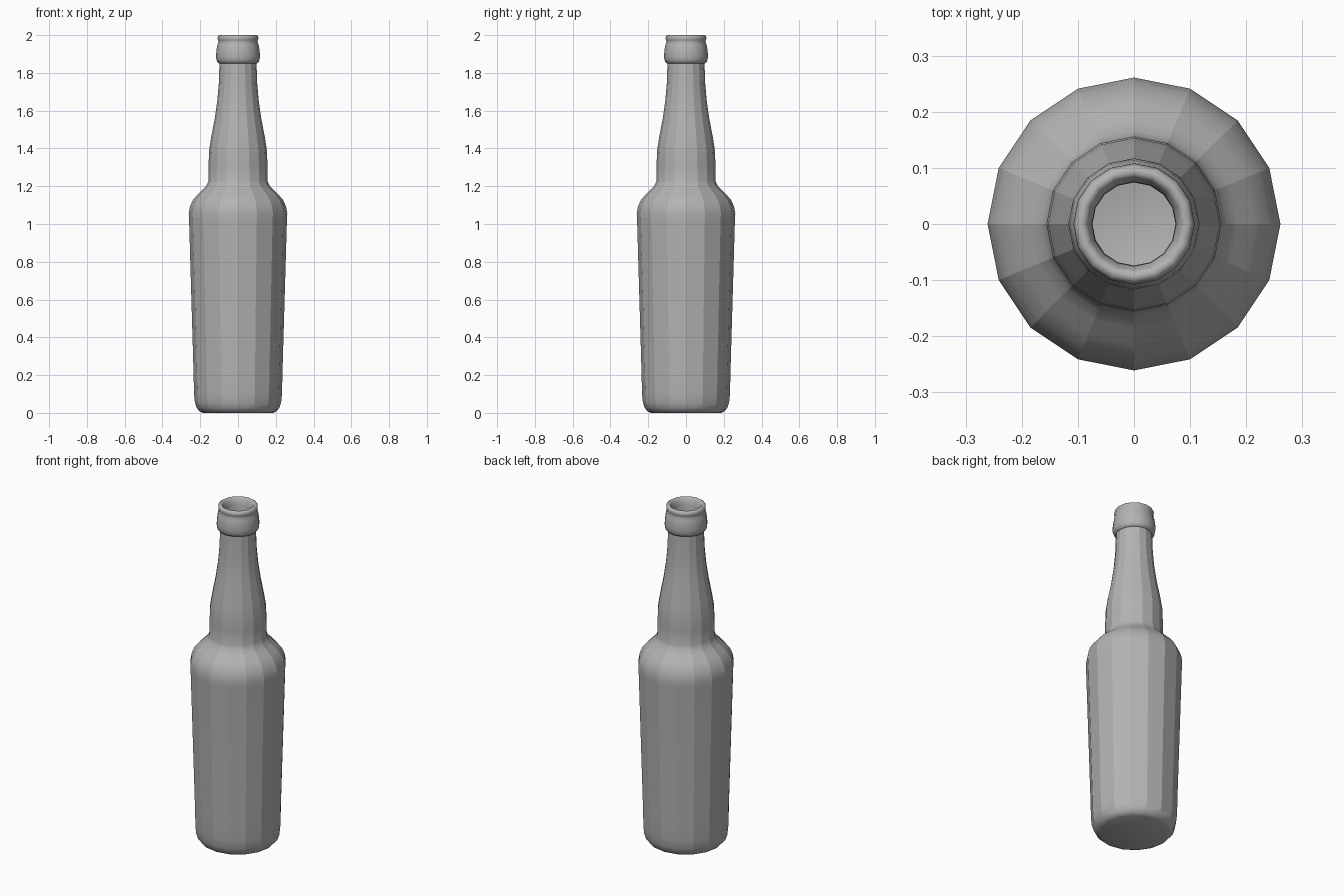
import bpy, bmesh, math

SIDES = 16

# Outer profile from base to lip, as (radius, height)
outer = [(0.185, 0), (0.203, 0.008), (0.218, 0.025), (0.228, 0.055), (0.233, 0.10),
         (0.235, 0.20), (0.259, 1.02), (0.261, 1.055), (0.255, 1.09), (0.240, 1.125),
         (0.215, 1.155), (0.186, 1.182), (0.166, 1.205), (0.156, 1.23),
         (0.156, 1.31), (0.153, 1.39), (0.142, 1.46), (0.123, 1.56), (0.110, 1.65),
         (0.102, 1.74), (0.098, 1.85)]
# Crown collar and rounded lip
collar = [(0.108, 1.854), (0.114, 1.868), (0.117, 1.887), (0.114, 1.92),
          (0.109, 1.95), (0.102, 1.966), (0.105, 1.973), (0.108, 1.983),
          (0.105, 1.995), (0.098, 2.0), (0.090, 2.0), (0.083, 1.993)]
# Hollow inside down to the floor
inner = [(0.075, 1.96), (0.074, 1.74), (0.095, 1.56), (0.126, 1.39), (0.131, 1.23),
         (0.190, 1.155), (0.232, 1.055), (0.210, 0.20), (0.200, 0.05), (0.170, 0.025)]


def lathe(name, profile):
    bm = bmesh.new()
    rings = []
    for r, z in profile:
        rings.append([bm.verts.new((r * math.cos(2 * math.pi * i / SIDES),
                                    r * math.sin(2 * math.pi * i / SIDES), z))
                      for i in range(SIDES)])
    for a, b in zip(rings, rings[1:]):
        for i in range(SIDES):
            j = (i + 1) % SIDES
            bm.faces.new((a[i], a[j], b[j], b[i]))
    bm.faces.new(rings[0][::-1])
    bm.faces.new(rings[-1])
    # Crisp facets around body and shoulder, smooth along the profile and collar
    for f in bm.faces:
        f.smooth = True
    bm.normal_update()
    for e in bm.edges:
        a, b = (v.co for v in e.verts)
        mid = (a.z + b.z) / 2
        if mid > 1.852:
            limit = 80
        elif abs(a.z - b.z) < 1e-5:
            limit = 60
        else:
            limit = 10 if mid > 1 else 20
        e.smooth = e.calc_face_angle(0) < math.radians(limit)
    mesh = bpy.data.meshes.new(name)
    bm.to_mesh(mesh)
    bm.free()
    obj = bpy.data.objects.new(name, mesh)
    bpy.context.collection.objects.link(obj)
    return obj


bottle = lathe("bottle", outer + collar + inner)

# Dark grey glass
glass = bpy.data.materials.new("dark_grey")
glass.diffuse_color = (0.45, 0.45, 0.45, 1)
bottle.data.materials.append(glass)
